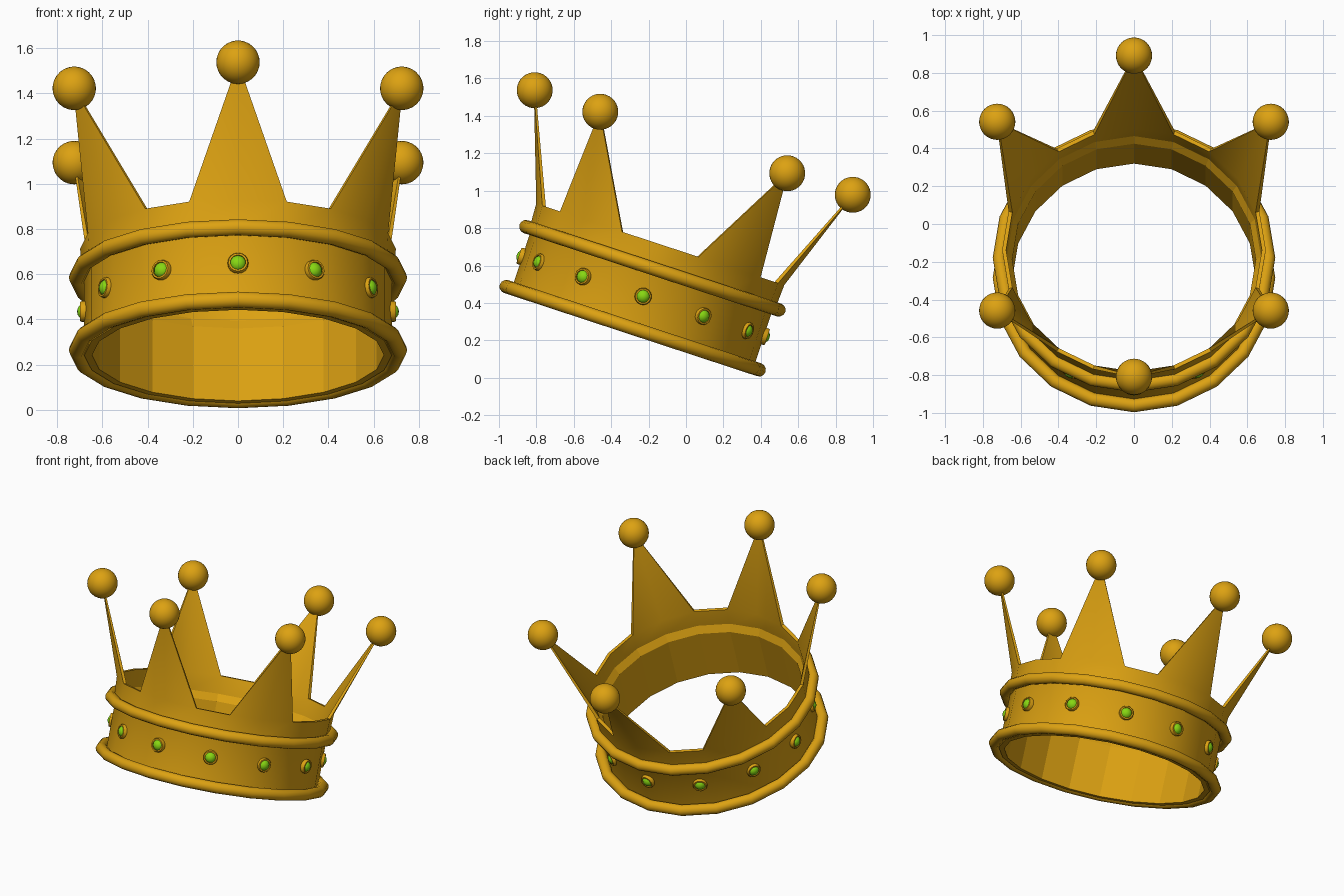
import bpy, bmesh, math
from mathutils import Matrix, Vector

if "Cube" in bpy.data.objects:
    bpy.data.objects.remove(bpy.data.objects["Cube"])

SIDES = 20
STEP = 2 * math.pi / SIDES
# the whole crown leans back
TILT = Matrix.Translation((0, -0.285, 0.265)) @ Matrix.Rotation(math.radians(-18.2), 4, 'X')


def material(name, rgb):
    m = bpy.data.materials.new(name)
    m.diffuse_color = (*rgb, 1)
    m.use_nodes = True
    m.node_tree.nodes["Principled BSDF"].inputs["Base Color"].default_value = m.diffuse_color
    return m


gold = material("gold", (0.72, 0.36, 0.006))
green = material("green_gem", (0.24, 0.68, 0.006))


def polar(r, a, h):
    """Point at angle a from the front, in the crown's own frame."""
    return Vector((r * math.sin(a), -r * math.cos(a), h))


def finish(name, bm, mat, angle=None):
    bmesh.ops.recalc_face_normals(bm, faces=bm.faces[:])
    bm.transform(TILT)
    me = bpy.data.meshes.new(name)
    bm.to_mesh(me)
    bm.free()
    me.materials.append(mat)
    ob = bpy.data.objects.new(name, me)
    bpy.context.collection.objects.link(ob)
    if angle:
        bpy.ops.object.select_all(action='DESELECT')
        bpy.context.view_layer.objects.active = ob
        ob.select_set(True)
        bpy.ops.object.shade_smooth_by_angle(angle=math.radians(angle))
    return ob


def lathe(bm, profile, sides, place=None):
    """Revolve a closed (radius, height) profile."""
    rings = []
    for i in range(sides):
        pts = [polar(r, i * 2 * math.pi / sides, h) for r, h in profile]
        rings.append([bm.verts.new(place @ p if place else p) for p in pts])
    n = len(profile)
    for i in range(sides):
        a, b = rings[i], rings[(i + 1) % sides]
        for j in range(n):
            k = (j + 1) % n
            bm.faces.new((a[j], b[j], b[k], a[k]))


def circle(r, h, tube, n):
    return [(r + tube * math.cos(2 * math.pi * j / n), h + tube * math.sin(2 * math.pi * j / n))
            for j in range(n)]


# main band with a chamfered inner lip
bm = bmesh.new()
lathe(bm, [(0.645, -0.025), (0.68, -0.025), (0.68, 0.34), (0.69, 0.362),
           (0.675, 0.362), (0.645, 0.312)], SIDES)
band = finish("band", bm, gold, 30)
for p in band.data.polygons:  # the inside stays faceted
    c = TILT.inverted() @ p.center
    if math.hypot(c.x, c.y) < 0.655:
        p.use_smooth = False

# rounded rims
for name, h in (("bottom_rim", 0.0), ("top_rim", 0.337)):
    bm = bmesh.new()
    lathe(bm, circle(0.712, h, 0.036, 12), SIDES)
    finish(name, bm, gold, 35)

# upper wall with six spikes that flare outward
SPIKES = (0, 3, 7, 10, 13, 17)
TIP_R, TIP_H = 0.895, 1.045
bm = bmesh.new()
cols = [[bm.verts.new(polar(r, i * STEP, h)) for r, h in
         ((0.692, 0.35), (0.698, 0.472), (0.677, 0.472), (0.672, 0.35))] for i in range(SIDES)]
for i in range(SIDES):
    a, b = cols[i], cols[(i + 1) % SIDES]
    for j in (0, 2, 3):
        k = (j + 1) % 4
        bm.faces.new((a[j], b[j], b[k], a[k]))
    if i not in SPIKES and (i + 1) % SIDES not in SPIKES:
        bm.faces.new((a[1], b[1], b[2], a[2]))
for s in SPIKES:
    l, c, r = cols[s - 1], cols[s], cols[(s + 1) % SIDES]
    out = bm.verts.new(polar(TIP_R + 0.005, s * STEP, TIP_H))
    inn = bm.verts.new(polar(TIP_R - 0.005, s * STEP, TIP_H))
    for j, tip in ((1, out), (2, inn)):
        bm.faces.new((l[j], c[j], tip))
        bm.faces.new((c[j], r[j], tip))
    bm.faces.new((l[1], out, inn, l[2]))
    bm.faces.new((r[1], out, inn, r[2]))
finish("spiked_wall", bm, gold, 30)

# balls on the spike tips
bm = bmesh.new()
for s in SPIKES:
    bmesh.ops.create_uvsphere(bm, u_segments=32, v_segments=16, radius=0.096,
                              matrix=Matrix.Translation(polar(TIP_R, s * STEP, TIP_H)))
finish("tip_balls", bm, gold, 40)

# twelve gems in round settings
gems, settings = bmesh.new(), bmesh.new()
for i in range(12):
    a = i * math.pi / 6
    off = (a + STEP / 2) % STEP - STEP / 2  # angle from nearest corner
    wall = 0.68 * math.cos(STEP / 2) / math.cos(STEP / 2 - abs(off))
    place = (Matrix.Translation(polar(wall, a, 0.179)) @ Matrix.Rotation(a, 4, 'Z')
             @ Matrix.Rotation(math.pi / 2, 4, 'X'))
    bmesh.ops.create_uvsphere(gems, u_segments=10, v_segments=8, radius=0.037,
                              matrix=place @ Matrix.Diagonal((1, 1, 0.85, 1)))
    lathe(settings, [(0.034, -0.02), (0.046, -0.02), (0.046, 0.012), (0.042, 0.019), (0.034, 0.019)],
          16, place)
finish("gems", gems, green, 40)
finish("gem_settings", settings, gold, 30)
